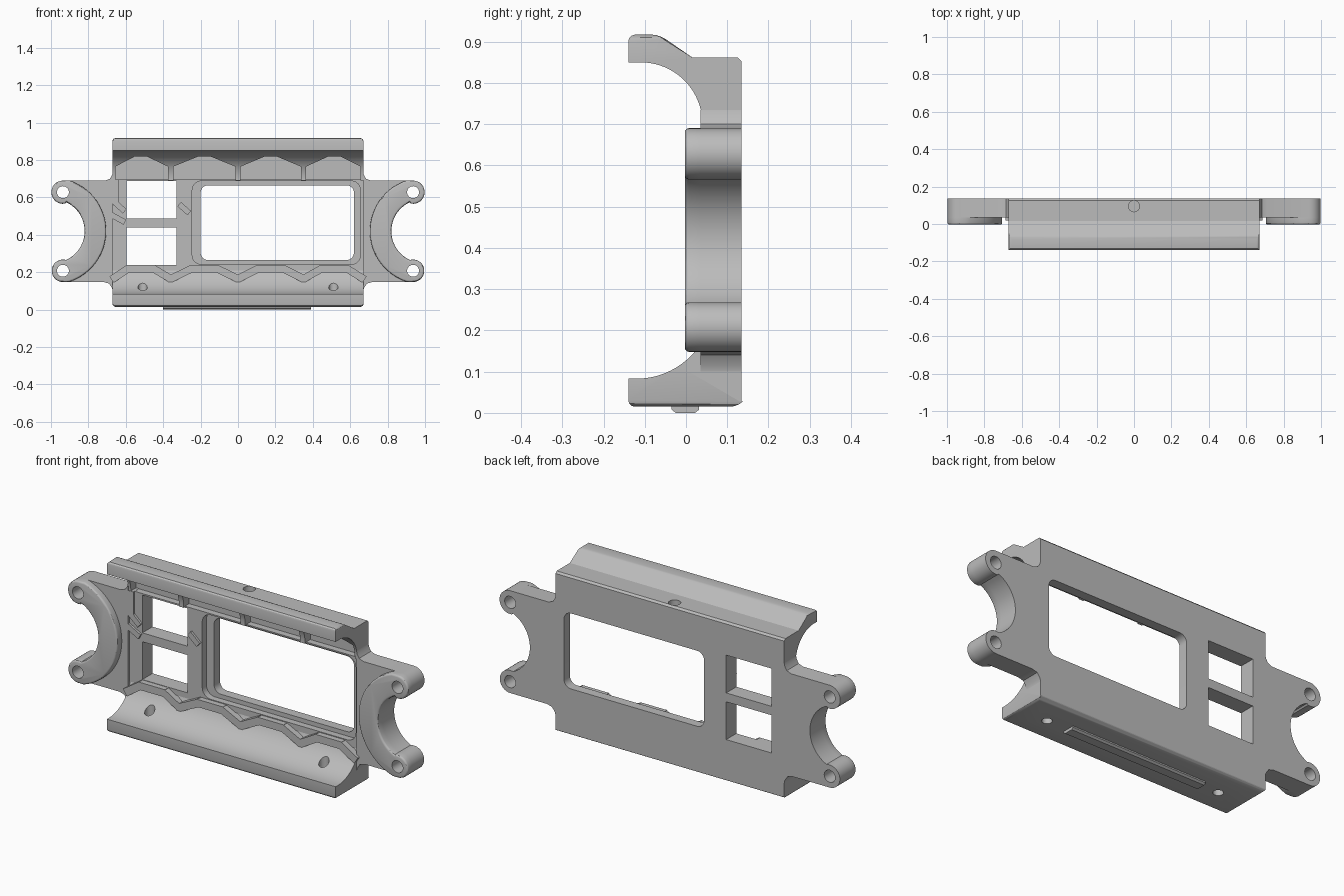
import bpy, bmesh, math
from mathutils import Vector

if "Cube" in bpy.data.objects:
    bpy.data.objects.remove(bpy.data.objects["Cube"], do_unlink=True)

grey = bpy.data.materials.new("plain_grey")
grey.use_nodes = True
colour = (0.5, 0.5, 0.5, 1)
grey.diffuse_color = colour
grey.node_tree.nodes["Principled BSDF"].inputs["Base Color"].default_value = colour

HALF = 0.67      # half length of the body
BACK = 0.135     # rear face
RIBS = (-0.36, 0, 0.35)
CELLS = (-0.52, -0.18, 0.175, 0.515)


def prism(name, points, axis, start, end, soften=0.0, corner_test=None):
    """Extrude an outline along an axis, optionally rounding its first face or chosen edges."""
    place = {"x": lambda a, b, d: (d, a, b),
             "y": lambda a, b, d: (a, d, b),
             "z": lambda a, b, d: (a, b, d)}[axis]
    bm = bmesh.new()
    face = bm.faces.new([bm.verts.new(place(a, b, start)) for a, b in points])
    front = list(face.edges)
    new = bmesh.ops.extrude_face_region(bm, geom=[face], use_keep_orig=True)["geom"]
    shift = Vector(place(0, 0, end - start))
    bmesh.ops.translate(bm, vec=shift, verts=[v for v in new if isinstance(v, bmesh.types.BMVert)])
    bmesh.ops.recalc_face_normals(bm, faces=bm.faces)
    if soften:
        edges = [e for e in bm.edges if corner_test(e)] if corner_test else front
        bmesh.ops.bevel(bm, geom=edges, offset=soften, segments=3, profile=0.5, affect="EDGES")
    mesh = bpy.data.meshes.new(name)
    bm.to_mesh(mesh)
    bm.free()
    mesh.materials.append(grey)
    obj = bpy.data.objects.new(name, mesh)
    bpy.context.collection.objects.link(obj)
    return obj


def cut(obj, cutters):
    """Subtract the cutters and remove them."""
    bpy.context.view_layer.objects.active = obj
    for cutter in cutters:
        mod = obj.modifiers.new("cut", "BOOLEAN")
        mod.operation = "DIFFERENCE"
        mod.solver = "EXACT"
        mod.object = cutter
        bpy.ops.object.modifier_apply(modifier=mod.name)
        bpy.data.objects.remove(cutter, do_unlink=True)


def arc(cx, cy, r, a0, a1, n=16):
    angles = [math.radians(a0 + (a1 - a0) * i / n) for i in range(n + 1)]
    return [(cx + r * math.cos(a), cy + r * math.sin(a)) for a in angles]


def circle(cx, cy, r):
    return arc(cx, cy, r, 0, 345, 23)


def rectangle(x0, x1, z0, z1, r=0.0):
    if not r:
        return [(x0, z0), (x1, z0), (x1, z1), (x0, z1)]
    return (arc(x1 - r, z1 - r, r, 0, 90, 6) + arc(x0 + r, z1 - r, r, 90, 180, 6)
            + arc(x0 + r, z0 + r, r, 180, 270, 6) + arc(x1 - r, z0 + r, r, 270, 360, 6))


def bar(name, a, b, y, half=0.02):
    """Straight raised strip between two points of the front plane."""
    a, b = Vector(a), Vector(b)
    along = (b - a).normalized() * half * 0.4
    side = Vector((-along.y, along.x)).normalized() * half
    a, b = a - along, b + along
    outline = [tuple(p) for p in (a + side, a - side, b - side, b + side)]
    return prism(name, outline, "y", y, 0.1)


def end_corner(z):
    """Select the lengthwise edges at both end corners of one height."""
    return lambda e: all(abs(v.co.z - z) < 0.001 and abs(v.co.x) > HALF - 0.001 for v in e.verts)


# Lower rail with its cylindrical trough and screw holes
low = [(0.125, 0.015), (-0.14, 0.015), (-0.14, 0.083)]
low += arc(-0.12, 0.268, 0.185, 270, 345, 20) + [(BACK, 0.22), (BACK, 0.025)]
lower_rail = prism("lower_rail", low, "x", -HALF, HALF, 0.016, end_corner(0.015))
cut(lower_rail, [prism("cutter", circle(x, -0.01, 0.025), "z", -0.1, 0.3) for x in (-0.51, 0.51)])

# Upper rail with hooked lip, pockets between ribs and a top screw hole
high = [(-0.14, 0.85), (-0.14, 0.917), (-0.065, 0.917), (0.015, 0.862), (0.125, 0.862),
        (BACK, 0.852), (BACK, 0.69), (0.04, 0.69)] + arc(-0.11, 0.70, 0.15, 0, 90, 20)
upper_rail = prism("upper_rail", high, "x", -HALF, HALF, 0.016, end_corner(0.917))
cutters = [prism("cutter", circle(0, 0.095, 0.03), "z", 0.8, 1)]
walls = (-HALF,) + RIBS + (HALF,)
for left, right, mid in zip(walls, walls[1:], CELLS):
    l, r = left + 0.014, right - 0.014
    cutters.append(prism("cutter", [(l, 0.66), (r, 0.66), (r, 0.765), (mid + 0.03, 0.82),
                                    (mid - 0.03, 0.82), (l, 0.765)], "y", -0.05, 0.085))
cut(upper_rail, cutters)

# Back plate and stepped front plate with the window openings
back_plate = prism("back_plate", rectangle(-HALF, HALF, 0.22, 0.69), "y", 0.085, BACK)
front_plate = prism("front_plate", rectangle(-HALF, HALF, 0.21, 0.695), "y", 0.05, 0.085)


def small_windows():
    return [prism("cutter", rectangle(-0.595, -0.33, z, z + 0.2), "y", -0.2, 0.3)
            for z in (0.24, 0.487)]


cut(back_plate, small_windows()
    + [prism("cutter", rectangle(-0.2, 0.62, 0.265, 0.665, 0.04), "y", -0.2, 0.3)])
cut(front_plate, small_windows()
    + [prism("cutter", rectangle(-0.245, 0.655, 0.242, 0.688, 0.05), "y", -0.2, 0.3)])

# Lower truss ribs
for x in RIBS:
    bar("lower_rib", (x, 0.09), (x, 0.165), 0.02, 0.013)
for left, right, mid in zip(walls, walls[1:], CELLS):
    path = [(left, 0.165), (mid - 0.07, 0.218), (mid + 0.07, 0.218), (right, 0.165)]
    for a, b in zip(path, path[1:]):
        bar("lower_truss", a, b, 0.02)

# Side braces around the small windows and beside the large one
braces = [((-0.72, 0.53), (-0.61, 0.47)), ((-0.655, 0.69), (-0.655, 0.57)),
          ((-0.655, 0.57), (-0.61, 0.53)), ((-0.31, 0.56), (-0.265, 0.52))]
for a, b in braces:
    bar("side_brace", a, b, 0.038, 0.015)

# Mounting ears with raised collars
for side, label in ((1, "left"), (-1, "right")):
    tips = (arc(0.936, 0.628, 0.062, 90, -100) + arc(0.99, 0.42, 0.17, 115, 245, 24)
            + arc(0.936, 0.208, 0.06, 100, -90))
    web = tips + [(0.72, 0.148), (0.69, 0.14), (0.673, 0.115), (HALF, 0.1),
                  (HALF, 0.735), (0.673, 0.72), (0.685, 0.7), (0.71, 0.69)]
    collar = tips + arc(0.99, 0.42, 0.285, 252.5, 108.5, 28)
    for name, outline, y0, y1, soft in (("ear", web, 0.035, BACK, 0),
                                        ("ear_collar", collar, -0.003, 0.035, 0.01)):
        obj = prism(label + "_" + name, [(side * x, z) for x, z in outline], "y", y0, y1, soft)
        cut(obj, [prism("cutter", circle(side * 0.936, z, 0.032), "y", -0.2, 0.3)
                  for z in (0.628, 0.208)])

# Raised strip under the lower rail
prism("bottom_strip", [(-0.035, 0.015), (-0.035, 0.008), (-0.025, 0), (0.022, 0),
                       (0.032, 0.008), (0.032, 0.015)], "x", -0.4, 0.39)

# Smooth the curves while keeping hard edges
for obj in bpy.context.scene.objects:
    obj.select_set(obj.type == "MESH")
bpy.context.view_layer.objects.active = lower_rail
bpy.ops.object.shade_smooth_by_angle(angle=math.radians(30))
